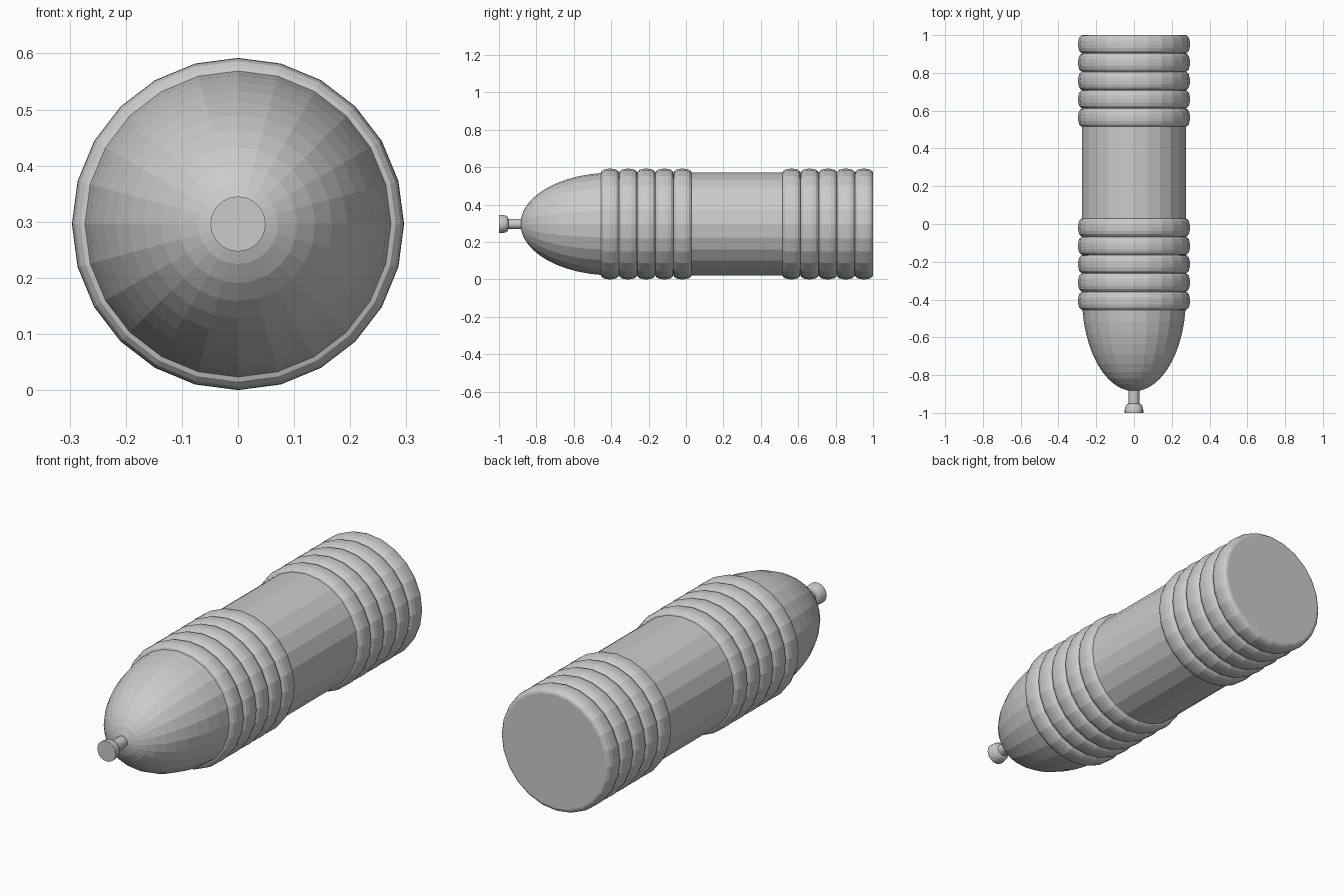
import bpy, bmesh, math

if "Cube" in bpy.data.objects:
    bpy.data.objects.remove(bpy.data.objects["Cube"])

CZ = 0.296   # axis height
N = 24       # sides

def lathe(name, profile):
    """Revolve (y, radius) points around the long axis and cap open ends."""
    bm = bmesh.new()
    loops = []
    for y, r in profile:
        if r == 0:
            loops.append([bm.verts.new((0, y, CZ))])
        else:
            loops.append([bm.verts.new((r * math.sin(2 * math.pi * i / N), y,
                                        CZ + r * math.cos(2 * math.pi * i / N)))
                          for i in range(N)])
    for a, b in zip(loops, loops[1:]):
        for i in range(N):
            j = (i + 1) % N
            if len(a) == 1:
                bm.faces.new((a[0], b[i], b[j]))
            else:
                bm.faces.new((a[i], b[i], b[j], a[j]))
    for end in (loops[0], loops[-1]):
        if len(end) > 1:
            bm.faces.new(end)
    bmesh.ops.recalc_face_normals(bm, faces=bm.faces)
    mesh = bpy.data.meshes.new(name)
    bm.to_mesh(mesh)
    bm.free()
    obj = bpy.data.objects.new(name, mesh)
    bpy.context.collection.objects.link(obj)
    return obj

# Main tube
lathe("body_tube", [(-0.40, 0.275), (0.98, 0.275)])

# Elliptical nose
C, A = -0.39, 0.495
lathe("nose", [(C - A * math.cos(k * math.pi / 24), 0.275 * math.sin(k * math.pi / 24))
               for k in range(12)] + [(C, 0.275)])

# Two groups of five rounded bands
W = 0.097
RING = [(0, 0.272), (0.003, 0.281), (0.013, 0.290), (0.030, 0.295), (0.0485, 0.296)]
RING += [(W - y, r) for y, r in reversed(RING[:-1])]
for group, start in (("front_band", -0.455), ("rear_band", 0.515)):
    for i in range(5):
        lathe(f"{group}_{i + 1}", [(start + i * W + y, r) for y, r in RING])

# Tip: thin neck with a flared, flat-faced knob
lathe("tip_neck", [(-0.97, 0.028), (-0.87, 0.028)])
lathe("tip_knob", [(-1.0, 0.049), (-0.985, 0.049), (-0.965, 0.045),
                   (-0.955, 0.039), (-0.950, 0.028)])
